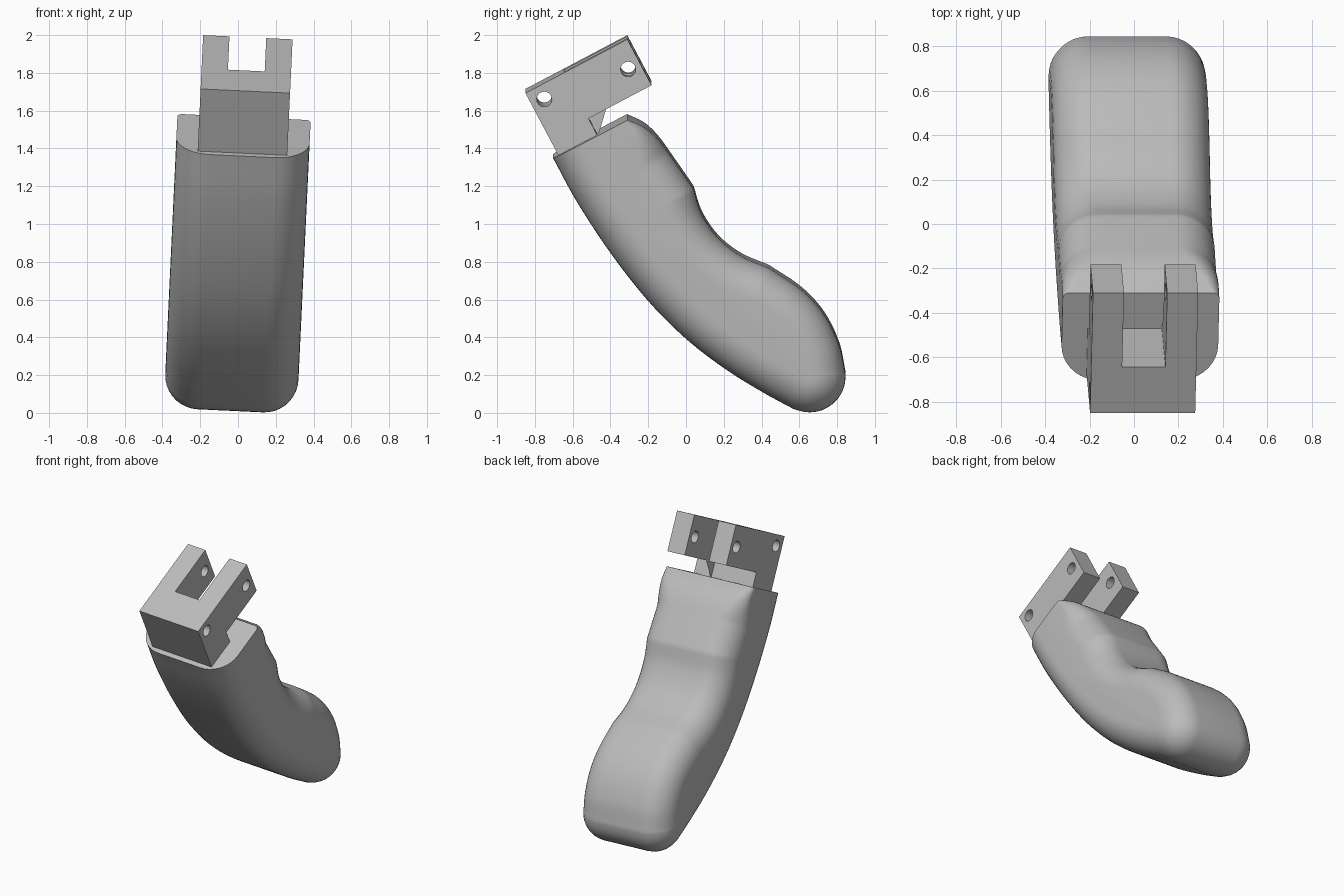
import bpy, bmesh, math
from mathutils import Vector, Matrix

cube = bpy.data.objects.get("Cube")
if cube:
    bpy.data.objects.remove(cube)

grey = bpy.data.materials.new("plain grey")
grey.use_nodes = True
GREY = (0.5, 0.5, 0.5, 1)
grey.diffuse_color = GREY
grey.node_tree.nodes["Principled BSDF"].inputs["Base Color"].default_value = GREY

# The whole model leans slightly sideways about a pivot at mid height
PIVOT = Vector((0, 0, 0.88))
LEAN = Matrix.Translation(PIVOT) @ Matrix.Rotation(math.radians(2.7), 4, "Y") @ Matrix.Translation(-PIVOT)


def make_object(name, bm):
    bmesh.ops.recalc_face_normals(bm, faces=bm.faces)
    bm.transform(LEAN)
    mesh = bpy.data.meshes.new(name)
    bm.to_mesh(mesh)
    bm.free()
    mesh.materials.append(grey)
    obj = bpy.data.objects.new(name, mesh)
    bpy.context.collection.objects.link(obj)
    return obj


def spline(points, steps=8):
    """Smooth curve through the given (y, z) points."""
    p = [Vector(q) for q in points]
    p = [2 * p[0] - p[1]] + p + [2 * p[-1] - p[-2]]
    out = []
    for a, b, c, d in zip(p, p[1:], p[2:], p[3:]):
        for i in range(steps):
            t = i / steps
            out.append(0.5 * (2 * b + (c - a) * t + (2 * a - 5 * b + 4 * c - d) * t * t
                              + (3 * b - a - 3 * c + d) * t ** 3))
    return out + [p[-2]]


# Grip outline: front curve, round tip, then three swells up the back
front = spline([(-0.705, 1.36), (-0.58, 1.13), (-0.4, 0.855), (-0.2, 0.6), (0, 0.4),
                (0.2, 0.245), (0.4, 0.12), (0.565, 0.03)])
tip = [Vector((0.655 + 0.19 * math.cos(a), 0.2 + 0.19 * math.sin(a)))
       for a in (math.radians(-110 + 10 * i) for i in range(12))]
heel = spline([(0.845, 0.21), (0.81, 0.37), (0.73, 0.53), (0.61, 0.66), (0.44, 0.775)])
hollow = spline([(0.44, 0.775), (0.29, 0.84), (0.17, 0.935), (0.085, 1.06), (0.04, 1.195)])
swell = spline([(0.04, 1.195), (-0.05, 1.325), (-0.14, 1.45), (-0.22, 1.525), (-0.31, 1.567)])
outline = front + tip + heel + hollow[1:] + swell[1:]
count = len(outline)

# Inward directions, smoothed so the rounding does not fold at the creases
top_dir = (outline[-1] - outline[0]).normalized()
inward = []
for i in range(count):
    d = outline[min(i + 1, count - 1)] - outline[max(i - 1, 0)]
    inward.append(Vector((-d.y, d.x)).normalized())
for _ in range(10):
    inward = [inward[0]] + [(inward[i - 1] + inward[i] * 2 + inward[i + 1]).normalized()
                            for i in range(1, count - 1)] + [inward[-1]]
inward[0], inward[-1] = top_dir, -top_dir

# Side rounding radius, fading out towards the upper back corner
HALF, RADIUS, STEPS = 0.353, 0.18, 9
radii = [RADIUS] * count
for i in range(count - len(swell), count):
    fade = min(1, (outline[i] - outline[-1]).length / 0.27)
    radii[i] = 0.03 + (RADIUS - 0.03) * fade

bm = bmesh.new()
layers = [(-1, k) for k in range(STEPS, -1, -1)] + [(1, k) for k in range(STEPS + 1)]
rings = []
for side, k in layers:
    a = math.pi / 2 * k / STEPS
    ring = []
    for p, n, r in zip(outline, inward, radii):
        q = p + n * r * (1 - math.cos(a))
        ring.append(bm.verts.new((side * (HALF - r * (1 - math.sin(a))), q.x, q.y)))
    rings.append(ring)
for lower, upper in zip(rings, rings[1:]):
    for i in range(count):
        j = (i + 1) % count
        bm.faces.new((lower[i], lower[j], upper[j], upper[i]))
bm.faces.new(rings[0])
bm.faces.new(rings[-1])
grip = make_object("grip", bm)
bpy.context.view_layer.objects.active = grip
grip.select_set(True)
bpy.ops.object.shade_smooth_by_angle(angle=math.radians(24))
grip.select_set(False)

# Bracket frame: u runs along its upper face, v stands out from it
CORNER = Vector((-0.85, 1.705))
U = Vector((0.884, 0.467))
V = Vector((-0.467, 0.884))


def bracket_point(x, u, v):
    q = CORNER + U * u + V * v
    return (x, q.x, q.y)


def prism(name, half, uv):
    """Extrude a bracket-frame outline sideways."""
    bm = bmesh.new()
    left, right = ([bm.verts.new(bracket_point(x, *q)) for q in uv] for x in (-half, half))
    bm.faces.new(left)
    bm.faces.new(right)
    for i in range(len(uv)):
        j = (i + 1) % len(uv)
        bm.faces.new((left[i], left[j], right[j], right[i]))
    return make_object(name, bm)


def cut(target, cutter):
    cutter.hide_render = True
    mod = target.modifiers.new("cut", "BOOLEAN")
    mod.operation = "DIFFERENCE"
    mod.solver = "EXACT"
    mod.object = cutter
    bpy.context.view_layer.objects.active = target
    bpy.ops.object.modifier_apply(modifier=mod.name)
    bpy.data.objects.remove(cutter)


# Hinge bracket: a block with two arms reaching back over the grip
WALL = 0.232
bracket = prism("hinge_bracket", 0.237,
                [(0, 0), (0.61, 0), (0.61, -0.275), (WALL, -0.275), (WALL, -0.385), (0, -0.385)])
cut(bracket, prism("slot_cutter", 0.0975, [(WALL, 0.1), (0.8, 0.1), (0.8, -0.5), (WALL, -0.5)]))

# Pin holes through the bracket
for u, v in ((0.073, -0.075), (0.54, -0.142)):
    hole = [(u + 0.04 * math.cos(a), v + 0.04 * math.sin(a))
            for a in (math.tau * i / 24 for i in range(24))]
    cut(bracket, prism("pin_cutter", 0.4, hole))
bpy.context.view_layer.objects.active = bracket
bracket.select_set(True)
bpy.ops.object.shade_smooth_by_angle(angle=math.radians(24))
